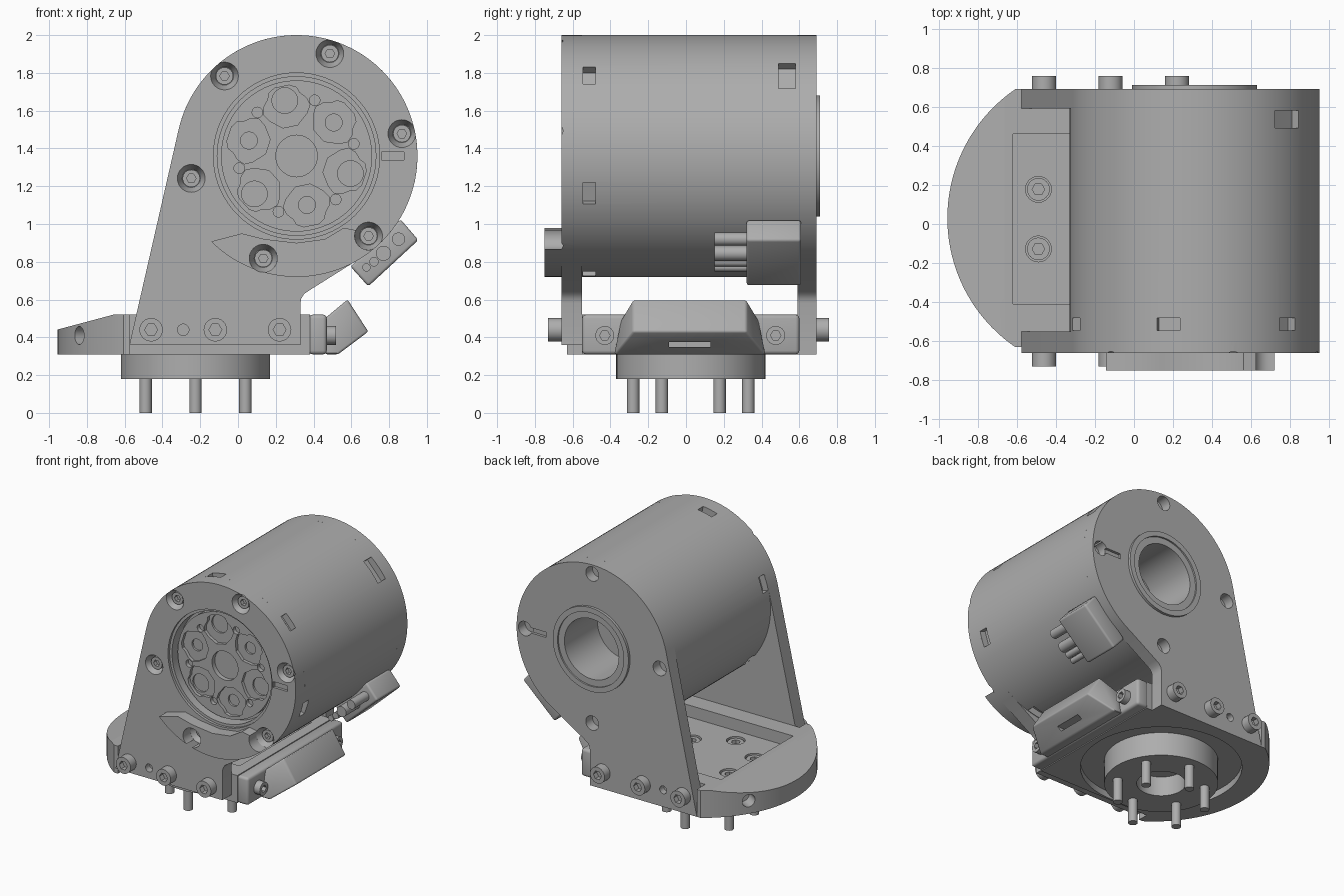
import bpy, bmesh, math
from math import sin, cos, radians
from mathutils import Matrix

cube = bpy.data.objects.get("Cube")
if cube:
    bpy.data.objects.remove(cube)

grey = bpy.data.materials.new("machined grey")
grey.use_nodes = True
grey.diffuse_color = (0.42, 0.42, 0.42, 1)
grey.node_tree.nodes["Principled BSDF"].inputs["Base Color"].default_value = grey.diffuse_color

CX, CZ, R = 0.31, 1.36, 0.64      # motor axis and radius
FRONT, FRONT_IN, BACK_IN, BACK = -0.66, -0.55, 0.59, 0.69
TURN_X, TURN_Y = -0.225, 0.025    # turntable axis
AXES = {"x": lambda u, v, w: (w, u, v),
        "y": lambda u, v, w: (u, w, v),
        "z": lambda u, v, w: (u, v, w)}


def arc(cu, cv, r, start, end, n):
    return [(cu + r * cos(radians(start + (end - start) * i / n)),
             cv + r * sin(radians(start + (end - start) * i / n))) for i in range(n + 1)]


def circle(cu, cv, r, n=32):
    return arc(cu, cv, r, 0, 360, n)[:-1]


def polar(r, angle):
    return CX + r * cos(radians(angle)), CZ + r * sin(radians(angle))


def rect(u0, u1, v0, v1):
    return [(u0, v0), (u1, v0), (u1, v1), (u0, v1)]


def finish(name, bm):
    bmesh.ops.recalc_face_normals(bm, faces=bm.faces)
    mesh = bpy.data.meshes.new(name)
    bm.to_mesh(mesh)
    bm.free()
    mesh.materials.append(grey)
    ob = bpy.data.objects.new(name, mesh)
    bpy.context.collection.objects.link(ob)
    return ob


def prism(name, pts, a, b, axis="y", taper=1):
    """Extrude an outline along an axis from a to b."""
    bm = bmesh.new()
    mu = sum(p[0] for p in pts) / len(pts)
    mv = sum(p[1] for p in pts) / len(pts)
    place = AXES[axis]
    low = [bm.verts.new(place(u, v, a)) for u, v in pts]
    top = [bm.verts.new(place(mu + (u - mu) * taper, mv + (v - mv) * taper, b)) for u, v in pts]
    bm.faces.new(low)
    bm.faces.new(top)
    for i in range(len(pts)):
        j = (i + 1) % len(pts)
        bm.faces.new((low[i], low[j], top[j], top[i]))
    return finish(name, bm)


def bake(ob):
    bpy.context.view_layer.update()
    dg = bpy.context.evaluated_depsgraph_get()
    mesh = bpy.data.meshes.new_from_object(ob.evaluated_get(dg))
    ob.modifiers.clear()
    ob.data = mesh


def cut(ob, cutters):
    for c in cutters:
        mod = ob.modifiers.new("cut", "BOOLEAN")
        mod.operation, mod.solver, mod.object = "DIFFERENCE", "EXACT", c
    bake(ob)
    for c in cutters:
        bpy.data.objects.remove(c)


def bevel(ob, width):
    mod = ob.modifiers.new("bevel", "BEVEL")
    mod.width, mod.segments = width, 3
    bake(ob)


def screw(name, u, v, a, b, r, axis="y"):
    """Socket head with its hex opening at end b."""
    ob = prism(name, circle(u, v, r, 24), a, b, axis)
    d = b - a
    cut(ob, [prism("hex", circle(u, v, r * 0.55, 6), b - d * 0.6, b + d * 0.2, axis)])
    return ob


# side plates: round head, slanted left edge, foot with a filleted right corner
def plate_outline(bottom):
    return (arc(CX, CZ, R, -62, 167, 72) + [(-0.575, bottom), (0.33, bottom), (0.33, 0.58)]
            + [(0.335, 0.605), (0.35, 0.63), (0.38, 0.65)])


FEET = (-0.46, -0.12, 0.22)
screw_spots = [polar(0.57, 12 + 60 * i) for i in range(6)]

front_plate = prism("front_plate", plate_outline(0.36), FRONT, FRONT_IN)
cuts = [prism("c", circle(CX, CZ, 0.42, 72), FRONT - 0.1, FRONT_IN + 0.1),
        prism("c", circle(CX, CZ, 0.44, 72), FRONT - 0.01, FRONT + 0.02),
        prism("c", rect(0.76, 0.88, CZ - 0.022, CZ + 0.022), FRONT - 0.1, FRONT + 0.02),
        prism("c", circle(-0.29, 0.44, 0.03), FRONT - 0.1, FRONT + 0.05)]
cuts += [prism("c", circle(x, z, 0.074), FRONT - 0.001, FRONT + 0.06, "y", 0.65) for x, z in screw_spots]
cut(front_plate, cuts)
for i, (x, z) in enumerate(screw_spots):
    screw(f"plate_screw_{i}", x, z, FRONT + 0.08, FRONT + 0.03, 0.046)

back_plate = prism("back_plate", plate_outline(0.31), BACK_IN, BACK)
cuts = [prism("c", circle(CX, CZ, 0.23, 64), BACK_IN - 0.1, BACK + 0.1),
        prism("c", rect(0.70, 0.85, CZ - 0.02, CZ + 0.02), BACK - 0.02, BACK + 0.1),
        prism("c", circle(-0.29, 0.44, 0.03), BACK - 0.05, BACK + 0.1)]
cuts += [prism("c", circle(*polar(0.57, 90 * i), 0.055), BACK - 0.08, BACK + 0.1) for i in range(4)]
cut(back_plate, cuts)

# raised bearing rim around the rear opening
rim = prism("rear_rim", circle(CX, CZ, 0.32, 72), BACK - 0.02, BACK + 0.02)
cut(rim, [prism("c", circle(CX, CZ, 0.23, 64), BACK - 0.1, BACK + 0.1),
          prism("c", circle(CX, CZ, 0.28, 64), BACK + 0.008, BACK + 0.1)])

# crescent guard under the front opening
guard = prism("crescent_guard", arc(CX, CZ, R, 225, 312, 36)
              + [(0.75, 0.92), (0.66, 0.96), (0.56, 0.98), (0.46, 0.92), (0.31, 0.9), (0.14, 0.92), (0.02, 0.95)],
              -0.75, FRONT)
cut(guard, [prism("c", circle(*screw_spots[i], 0.074), -0.8, FRONT + 0.05) for i in (4, 5)])

# motor body with window slots, rear bore and relieved output face
body = prism("motor_body", circle(CX, CZ, R, 120), FRONT_IN, BACK_IN)


def slot(angle, y0, y1, half, depth):
    ob = prism("c", rect(R - depth, R + 0.1, -half, half), y0, y1)
    ob.data.transform(Matrix.Translation((CX, 0, CZ)) @ Matrix.Rotation(-radians(angle), 4, "Y"))
    return ob


cuts = [slot(42 + 60 * i, -0.545, -0.48, 0.06, 0.05) for i in range(6)]
cuts += [slot(42, 0.49, 0.58, 0.09, 0.05), prism("c", circle(CX, CZ, 0.23, 64), 0.3, BACK)]
cut(body, cuts)

output_disc = prism("output_disc", circle(CX, CZ, 0.40, 72), -0.60, FRONT_IN)
petal = [(0.16, 0.04), (0.21, 0.1), (0.25, 0.125), (0.29, 0.115), (0.325, 0.085), (0.355, 0.075), (0.375, 0.04)]
petal += [(r, -t) for r, t in reversed(petal)]
cuts = [prism("c", circle(CX, CZ, 0.11, 40), -0.7, -0.565)]
for i in range(6):
    a = radians(42 + 60 * i)
    pts = [(CX + r * cos(a) - t * sin(a), CZ + r * sin(a) + t * cos(a)) for r, t in petal]
    cuts.append(prism("c", pts, -0.7, -0.575))
    cuts.append(prism("c", circle(*polar(0.31, 12 + 60 * i), 0.028, 20), -0.7, -0.57))
    big = i % 2
    cuts.append(prism("c", circle(*polar(0.30 if big else 0.265, 42 + 60 * i), 0.068 if big else 0.045, 24),
                      -0.7, -0.56))
cut(output_disc, cuts)

# base: rounded shield on the left, sloped rim, sunk tray, hollow underside
shield = arc(-0.155, 0.03, 0.8, 124.4, 235.6, 48)
base = prism("base", shield + [(-0.575, -0.63), (-0.575, FRONT_IN), (0.38, FRONT_IN),
                               (0.38, BACK_IN), (-0.575, BACK_IN), (-0.575, 0.69)], 0.31, 0.52, "z")
bm = bmesh.new()
bm.from_mesh(base.data)
cutline = bmesh.ops.bisect_plane(bm, geom=bm.verts[:] + bm.edges[:] + bm.faces[:],
                                 plane_co=(-0.66, 0, 0.52), plane_no=(-0.08, 0, 0.3), clear_outer=True)
bmesh.ops.holes_fill(bm, edges=[e for e in cutline["geom_cut"] if isinstance(e, bmesh.types.BMEdge)], sides=0)
bmesh.ops.recalc_face_normals(bm, faces=bm.faces)
bm.to_mesh(base.data)
bm.free()
bolts = [(TURN_X + 0.305 * cos(radians(30 + 60 * i)), TURN_Y + 0.305 * sin(radians(30 + 60 * i))) for i in range(6)]
cuts = [prism("c", rect(-0.62, 0.3, -0.41, 0.46), 0.43, 0.7, "z"),
        prism("c", circle(TURN_X, TURN_Y, 0.56, 72), 0.2, 0.36, "z")]
cuts += [prism("c", circle(x, y, 0.066, 24), 0.38, 0.6, "z") for x, y in bolts]
for side in (-1, 1):
    hole = prism("c", circle(0, 0.41, 0.048, 24), 0.7, 0.95, "x")
    hole.data.transform(Matrix.Translation((-0.155, 0.03, 0)) @ Matrix.Rotation(radians(180 + 31 * side), 4, "Z"))
    cuts.append(hole)
cut(base, cuts)

# turntable flange with six bolts hanging below
flange = prism("turntable_flange", circle(TURN_X, TURN_Y, 0.395, 72), 0.18, 0.36, "z")
cut(flange, [prism("c", circle(TURN_X, TURN_Y, 0.17, 48), 0.1, 0.33, "z")])
for i, (x, y) in enumerate(bolts):
    prism(f"bolt_shank_{i}", circle(x, y, 0.033, 20), 0, 0.2, "z")
    screw(f"bolt_head_{i}", x, y, 0.37, 0.42, 0.058, "z")

# foot screws on both plates
for i, x in enumerate(FEET):
    screw(f"front_foot_screw_{i}", x, 0.44, FRONT, -0.73, 0.062)
    screw(f"back_foot_screw_{i}", x, 0.44, BACK, 0.757, 0.062)

# right-hand bracket and its faceted cover
bevel(prism("cover_bracket", rect(-0.55, 0.60, 0.31, 0.52), 0.375, 0.47, "x"), 0.02)
for i, y in enumerate((-0.43, 0.475)):
    screw(f"bracket_screw_{i}", y, 0.41, 0.46, 0.52, 0.05, "x")
bm = bmesh.new()
for x, z, half in ((0.46, 0.31, 0.4), (0.46, 0.5, 0.36), (0.58, 0.6, 0.3), (0.69, 0.43, 0.3), (0.53, 0.31, 0.4)):
    for s in (-1, 1):
        bm.verts.new((x, 0.02 + s * half, z))
bmesh.ops.convex_hull(bm, input=bm.verts[:])
bmesh.ops.dissolve_limit(bm, angle_limit=0.02, verts=bm.verts[:], edges=bm.edges[:])
cover = finish("cover", bm)
bevel(cover, 0.012)
cut(cover, [prism("c", rect(-0.09, 0.13, 0.35, 0.375), 0.53, 0.8, "x")])

# cable plug on the lower right of the body, with its leads
plug = prism("cable_plug", [(0.86, 1.025), (0.955, 0.915), (0.69, 0.67), (0.595, 0.775)], 0.32, 0.61)
bevel(plug, 0.015)
for i, (x, z, r) in enumerate(((0.85, 0.92, 0.035), (0.77, 0.845, 0.04), (0.72, 0.8, 0.025), (0.68, 0.77, 0.022))):
    prism(f"plug_lead_{i}", circle(x, z, r, 20), 0.15, 0.33)

# smooth shading with crisp edges
for ob in bpy.context.collection.objects:
    if ob.type == "MESH" and ob.data.materials and ob.data.materials[0] == grey:
        ob.data.shade_smooth()
        ob.data.set_sharp_from_angle(angle=radians(30))
